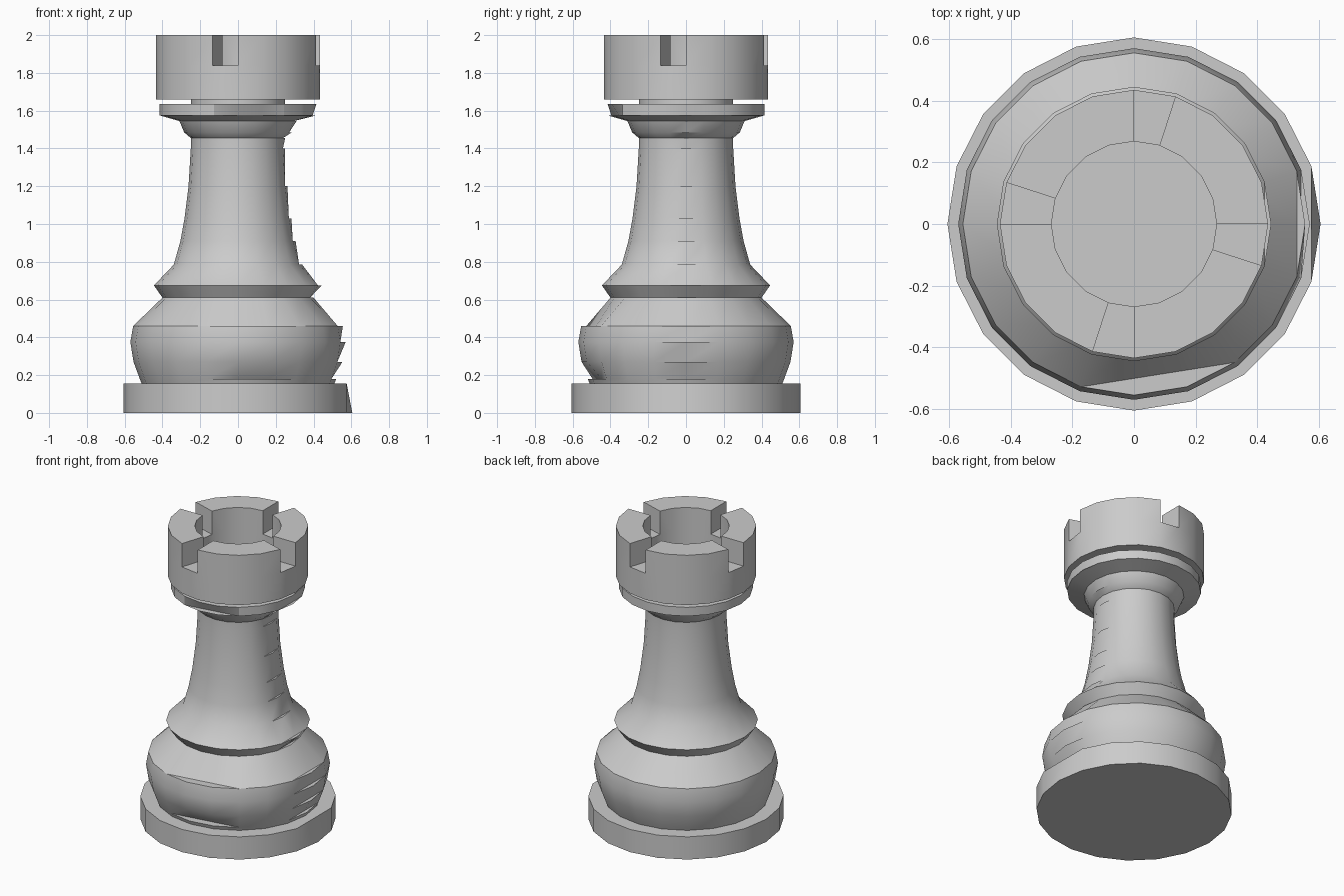
import bpy, bmesh, math

if "Cube" in bpy.data.objects:
    bpy.data.objects.remove(bpy.data.objects["Cube"])

N = 20  # sides around the axis


def pt(r, k, z):
    a = 2 * math.pi * (k % N) / N
    return (r * math.cos(a), r * math.sin(a), z)


def finish(name, bm):
    bmesh.ops.remove_doubles(bm, verts=bm.verts, dist=1e-5)
    bmesh.ops.recalc_face_normals(bm, faces=bm.faces)
    me = bpy.data.meshes.new(name)
    bm.to_mesh(me)
    bm.free()
    ob = bpy.data.objects.new(name, me)
    bpy.context.collection.objects.link(ob)
    bpy.ops.object.select_all(action='DESELECT')
    ob.select_set(True)
    bpy.context.view_layer.objects.active = ob
    bpy.ops.object.shade_smooth_by_angle(angle=math.radians(32))
    return ob


def lathe(name, profile, notched=False, wide=()):
    """Stacked rings; when notched, each band starts on a flat chord at +x
    (and at the front for the rings listed in wide)."""
    bm = bmesh.new()
    outer = [[bm.verts.new(pt(r, k, z)) for k in range(N)] for r, z in profile]
    lower = [list(ring) for ring in outer]
    if notched:
        for i in range(1, len(profile) - 1):
            cuts = [(N - 1, N + 1)] + ([(14, 17)] if i in wide else [])
            for a, b in cuts:
                va, vb = outer[i][a % N], outer[i][b % N]
                inner = []
                for k in range(a + 1, b):
                    v = bm.verts.new(va.co.lerp(vb.co, (k - a) / (b - a)))
                    lower[i][k % N] = v
                    inner.append(v)
                # small ledge left by the chord
                bm.faces.new([outer[i][k % N] for k in range(a, b + 1)] + inner[::-1])
    for i in range(len(profile) - 1):
        lo, up = lower[i], outer[i + 1]
        for k in range(N):
            j = (k + 1) % N
            bm.faces.new((lo[k], lo[j], up[j], up[k]))
    bm.faces.new(outer[0][::-1])
    bm.faces.new(outer[-1])
    return bm if name is None else finish(name, bm)


# Base disc, with its top corner at +x slightly flattened
bm = lathe(None, [(0.605, 0), (0.605, 0.155)])
for v in bm.verts:
    if v.co.z > 0.1 and v.co.x > 0.604:
        v.co.x *= math.cos(2 * math.pi / N)
finish("base", bm)

# Bulb, skirt, stem and collar
body = [(0.51, 0.155), (0.52, 0.18), (0.553, 0.27), (0.57, 0.375),
        (0.555, 0.46), (0.40, 0.61), (0.445, 0.675), (0.34, 0.785),
        (0.305, 0.91), (0.283, 1.03), (0.262, 1.20), (0.25, 1.40),
        (0.25, 1.455), (0.285, 1.485), (0.31, 1.545), (0.415, 1.575),
        (0.415, 1.635)]
lathe("body", body, True, wide=(1, 4, 15))

# Short neck under the head
lathe("neck", [(0.25, 1.635), (0.25, 1.66)])

# Hollow head with four slots, one every fifth side
bm = bmesh.new()
R, I, BOTTOM, SLOT, TOP, FLOOR = 0.435, 0.268, 1.66, 1.84, 2.0, 1.69


def face(*pts):
    bm.faces.new([bm.verts.new(pt(*p)) for p in pts])


def wall(r, k, z0, z1):
    face((r, k, z0), (r, k + 1, z0), (r, k + 1, z1), (r, k, z1))


for k in range(N):
    wall(R, k, BOTTOM, SLOT)
    wall(I, k, FLOOR, SLOT)
    slot = k % 5 == 4
    if not slot:
        wall(R, k, SLOT, TOP)
        wall(I, k, SLOT, TOP)
    else:
        for e in (k, k + 1):
            face((I, e, SLOT), (R, e, SLOT), (R, e, TOP), (I, e, TOP))
    h = SLOT if slot else TOP
    face((I, k, h), (R, k, h), (R, k + 1, h), (I, k + 1, h))
face(*[(R, k, BOTTOM) for k in range(N)])
face(*[(I, k, FLOOR) for k in range(N)])
finish("battlement_head", bm)
